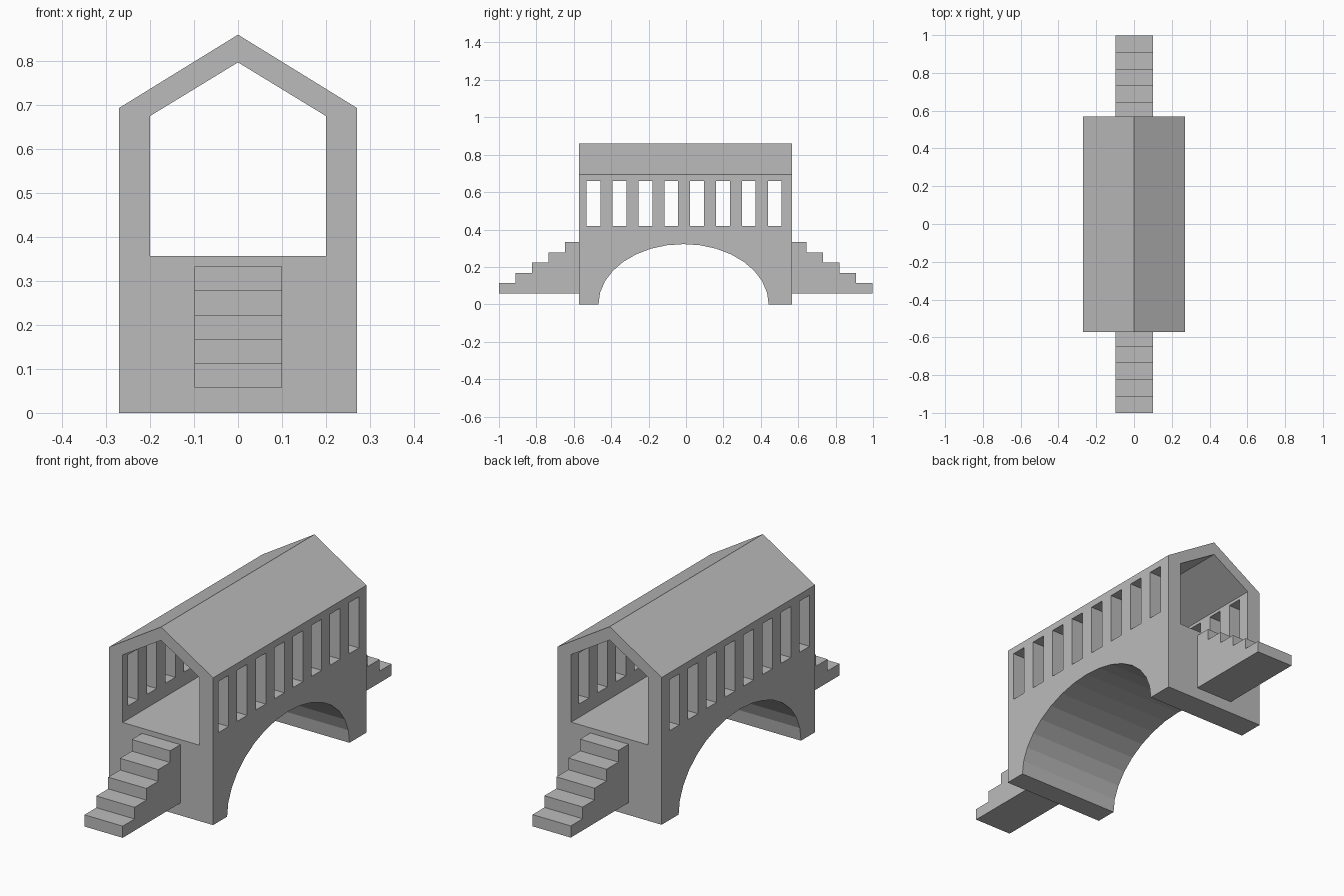
import bpy
import bmesh
import math

cube = bpy.data.objects.get("Cube")
if cube:
    bpy.data.objects.remove(cube, do_unlink=True)

stone = bpy.data.materials.new("plain grey stone")
stone.use_nodes = True
GREY = (0.5, 0.5, 0.5, 1)
stone.diffuse_color = GREY
stone.node_tree.nodes["Principled BSDF"].inputs["Base Color"].default_value = GREY


def prism(name, profile, axis, start, end):
    """Extrude a 2D profile along x (profile is y, z) or y (profile is x, z)."""
    bm = bmesh.new()
    verts = [bm.verts.new((start, u, v) if axis == "x" else (u, start, v))
             for u, v in profile]
    face = bm.faces.new(verts)
    grown = bmesh.ops.extrude_face_region(bm, geom=[face])["geom"]
    d = end - start
    bmesh.ops.translate(bm, vec=(d, 0, 0) if axis == "x" else (0, d, 0),
                        verts=[g for g in grown if isinstance(g, bmesh.types.BMVert)])
    bmesh.ops.recalc_face_normals(bm, faces=bm.faces)
    mesh = bpy.data.meshes.new(name)
    bm.to_mesh(mesh)
    bm.free()
    mesh.materials.append(stone)
    obj = bpy.data.objects.new(name, mesh)
    bpy.context.collection.objects.link(obj)
    return obj


def cut(target, cutter):
    """Subtract the cutter for good, then discard it."""
    cutter.hide_render = True
    mod = target.modifiers.new("cut", "BOOLEAN")
    mod.operation = "DIFFERENCE"
    mod.solver = "EXACT"
    mod.object = cutter
    bpy.context.view_layer.objects.active = target
    bpy.ops.object.modifier_apply(modifier=mod.name)
    bpy.data.objects.remove(cutter, do_unlink=True)


def gable(half_width, floor, eave, ridge):
    return [(-half_width, floor), (half_width, floor), (half_width, eave),
            (0, ridge), (-half_width, eave)]


# Bridge body with pitched roof
FRONT, BACK = -0.572, 0.568
bridge = prism("covered_bridge", gable(0.271, 0, 0.693, 0.86), "y", FRONT, BACK)

# Walkway running right through
cut(bridge, prism("walkway_cutter", gable(0.2, 0.357, 0.675, 0.797), "y", -0.8, 0.8))

# Faceted arch underneath
SIDES = 32
arch = [(-0.013 + 0.455 * math.cos(2 * math.pi * i / SIDES),
         0.322 * math.sin(2 * math.pi * i / SIDES)) for i in range(SIDES)]
cut(bridge, prism("arch_cutter", arch, "x", -0.5, 0.5))

# Row of eight window openings through both walls
for i in range(8):
    y = -0.531 + i * 0.1383
    opening = [(y, 0.42), (y + 0.074, 0.42), (y + 0.074, 0.66), (y, 0.66)]
    cut(bridge, prism("window_cutter", opening, "x", -0.5, 0.5))

# Five-step stairs at both ends
BASE, RISE, STEPS = 0.058, 0.055, 5


def stairs(name, tip, wall):
    tread = (wall - tip) / (STEPS - 0.14)
    profile = [(wall, BASE), (tip, BASE)]
    for i in range(STEPS):
        y, z = tip + i * tread, BASE + (i + 1) * RISE
        profile.append((y, z))
        profile.append((wall if i == STEPS - 1 else y + tread, z))
    return prism(name, profile, "y_steps" and "x", -0.099, 0.1)


stairs("front_stairs", -1, FRONT)
stairs("back_stairs", 0.998, BACK)
